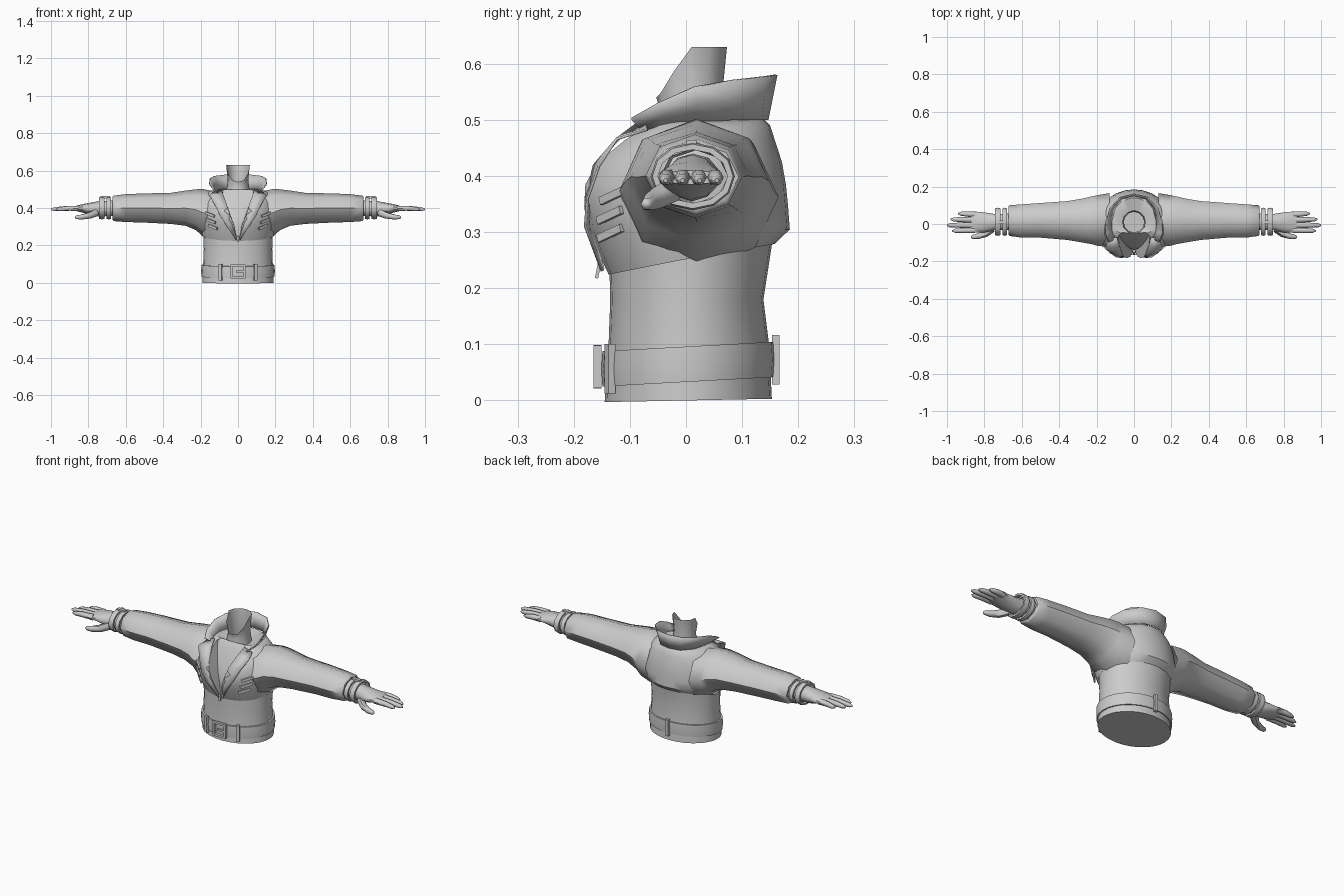
import bpy, bmesh
from math import sin, cos, pi, asin, radians
from mathutils import Vector

if "Cube" in bpy.data.objects:
    bpy.data.objects.remove(bpy.data.objects["Cube"])


def finish(name, bm, mirror=False, thick=0, angle=40):
    bmesh.ops.recalc_face_normals(bm, faces=bm.faces)
    me = bpy.data.meshes.new(name)
    bm.to_mesh(me)
    bm.free()
    ob = bpy.data.objects.new(name, me)
    bpy.context.collection.objects.link(ob)
    if mirror:
        ob.modifiers.new("mirror", "MIRROR").merge_threshold = 0.002
    if thick:
        ob.modifiers.new("solid", "SOLIDIFY").thickness = thick
    bpy.ops.object.select_all(action="DESELECT")
    bpy.context.view_layer.objects.active = ob
    ob.select_set(True)
    bpy.ops.object.shade_smooth_by_angle(angle=radians(angle))
    return ob


def loft(name, rings, closed=True, caps=(False, False), **kw):
    """Skin a list of equal-length point rings."""
    bm = bmesh.new()
    vs = [[bm.verts.new(p) for p in r] for r in rings]
    n = len(rings[0])
    for a, b in zip(vs, vs[1:]):
        for i in range(n if closed else n - 1):
            j = (i + 1) % n
            bm.faces.new((a[i], a[j], b[j], b[i]))
    if caps[0]:
        bm.faces.new(vs[0])
    if caps[1]:
        bm.faces.new(vs[-1])
    return finish(name, bm, **kw)


def section(x, y0, y1, z0, z1, n=8):
    """Oval ring across an arm."""
    return [(x, (y0 + y1) / 2 + (y1 - y0) / 2 * sin(2 * pi * i / n),
             (z0 + z1) / 2 + (z1 - z0) / 2 * cos(2 * pi * i / n)) for i in range(n)]


def oval(z, a, f, b, n=28, tilt=0):
    """Horizontal ring: half width a, front f, back b."""
    r = []
    for i in range(n):
        t = 2 * pi * i / n
        y = (f if cos(t) > 0 else b) * abs(cos(t))
        r.append((a * sin(t), y, z + tilt * y))
    return r


def tube(name, pts, radii, n=6):
    pts = [Vector(p) for p in pts]
    rings = []
    for i, (p, r) in enumerate(zip(pts, radii)):
        d = (pts[min(i + 1, len(pts) - 1)] - pts[max(i - 1, 0)]).normalized()
        u = d.cross(Vector((0, 0, 1))).normalized()
        v = u.cross(d)
        rings.append([p + r * (cos(2 * pi * k / n) * u + sin(2 * pi * k / n) * v) for k in range(n)])
    return loft(name, rings, caps=(True, True), mirror=True, angle=60)


def box(name, loc, size, rz=0, ry=0, rx=0, mirror=False):
    from mathutils import Matrix, Euler
    bm = bmesh.new()
    m = Matrix.LocRotScale(Vector(loc), Euler((rx, ry, rz)), Vector(size))
    bmesh.ops.create_cube(bm, size=1, matrix=m)
    return finish(name, bm, mirror=mirror)


# Waist with closed underside
loft("waist", [oval(0, .19, -.145, .153, tilt=.02), oval(.1, .186, -.138, .148),
               oval(.18, .183, -.135, .138), oval(.29, .187, -.138, .155)], caps=(True, False))

# Jacket chest with the open neck set back inside the front edges
def chest_ring(z, a, f, b, w, ys, hem=False):
    t0 = asin(w / a)
    r = [(0, ys, z), (w * .97, ys + .008, z)]
    for i in range(14):
        t = t0 + (pi - t0) * i / 13
        y = (f if cos(t) > 0 else b) * abs(cos(t))
        r.append((a * sin(t) if i < 13 else 0, y, z))
    if hem:
        r = [(x, y, z + (.17 if y > 0 else .2) * y) for x, y, z in r]
    return r

loft("jacket_chest", [
    chest_ring(.252, .19, -.138, .158, .004, -.138, True),
    chest_ring(.305, .205, -.176, .185, .02, -.14),
    chest_ring(.345, .21, -.184, .182, .035, -.13),
    chest_ring(.385, .205, -.185, .178, .05, -.115),
    chest_ring(.425, .195, -.166, .171, .065, -.097),
    chest_ring(.465, .18, -.12, .158, .08, -.075),
    chest_ring(.49, .15, -.08, .15, .085, -.06),
    chest_ring(.50, .115, -.062, .14, .07, -.052),
    chest_ring(.485, .06, -.048, .072, .03, -.046)], closed=False, mirror=True)

# Neck, cut lower at the front
def neck_ring(z0, z1, r):
    ring = []
    for i in range(12):
        t = 2 * pi * i / 12
        y = .01 + r * cos(t)
        k = min(1, max(0, (y + .05) / .055))
        ring.append((r * sin(t), y, z0 + (z1 - z0) * k))
    return ring

loft("neck", [neck_ring(.475, .475, .064), neck_ring(.51, .55, .055), neck_ring(.54, .63, .063)])

# Stand-up collar
base = [(0, .147, .50), (.06, .135, .50), (.105, .085, .50), (.12, .02, .495), (.115, -.04, .485), (.095, -.075, .475)]
rim = [(0, .163, .58), (.075, .145, .577), (.13, .085, .57), (.152, .015, .557), (.155, -.05, .527), (.135, -.097, .50)]
mid = [tuple((p + q) / 2 for p, q in zip(a, b)) for a, b in zip(base, rim)]
loft("collar", [base, mid, rim], closed=False, mirror=True, thick=.005)

# Folded lapels
inner = [(.004, -.15, .235), (.03, -.174, .31), (.045, -.18, .36), (.06, -.166, .42), (.08, -.115, .475), (.09, -.075, .505)]
outer = [(.012, -.152, .23), (.065, -.182, .31), (.097, -.178, .36), (.125, -.157, .42), (.152, -.125, .468), (.135, -.07, .485)]
loft("lapel", [inner, outer], closed=False, mirror=True, thick=.005)

# Sleeves, cuff turned inwards
loft("sleeve", [section(*s) for s in [
    (.13, -.12, .165, .235, .49), (.19, -.118, .155, .25, .502), (.225, -.108, .148, .282, .50),
    (.28, -.098, .135, .305, .493), (.36, -.085, .122, .315, .481), (.5, -.073, .112, .322, .478),
    (.6, -.073, .105, .325, .474), (.665, -.064, .1, .33, .466), (.672, -.058, .094, .337, .46),
    (.672, -.046, .082, .348, .45), (.64, -.04, .075, .352, .446)]], mirror=True, angle=50)

# Wrist bands with a small stud
for k, (x0, x1) in enumerate([(.68, .702), (.715, .742)]):
    loft("wrist_band_%d" % k, [section(x, -.05 - g, .074 + g, .352 - g, .447 + g, 12)
         for x, g in [(x0, 0), (x0, .01), ((x0 + x1) / 2, .013), (x1, .01), (x1, 0)]], mirror=True)
box("band_stud", (.71, .01, .458), (.05, .018, .012), mirror=True)

# Hands
loft("palm", [section(*s, 10) for s in [
    (.64, -.035, .06, .358, .44), (.74, -.033, .055, .355, .438), (.77, -.042, .06, .358, .432),
    (.81, -.05, .066, .37, .425), (.85, -.048, .067, .38, .416), (.872, -.042, .062, .385, .41)]],
    caps=(True, True), mirror=True, angle=60)
for nm, y, tip, x in [("index", -.033, .972, .85), ("middle", -.006, 1.0, .85), ("ring", .022, .98, .85), ("little", .05, .94, .84)]:
    tube(nm + "_finger", [(x, y, .398), ((x + tip) / 2, y * 1.06, .398), (tip - .015, y * 1.1, .394), (tip, y * 1.1, .392)],
         [.0155, .014, .011, .004])
tube("thumb", [(.76, -.025, .375), (.795, -.052, .36), (.835, -.066, .352), (.865, -.07, .35), (.872, -.07, .35)],
     [.022, .019, .015, .011, .004])

# Belt
loft("belt", [oval(z, .186 + g, -.14 - g, .147 + g, tilt=.055)
              for z, g in [(.033, 0), (.033, .009), (.064, .011), (.096, .009), (.096, 0)]])
for t in (28, -28, 180):
    a = radians(t)
    y = -.153 * cos(a) if cos(a) > 0 else .16
    box("belt_loop", (.2 * sin(a), y, .064 + .055 * y), (.018, .014, .088), rz=a * .75 if abs(t) < 90 else 0)

# Buckle frame and prong
for s in (-1, 1):
    box("buckle_side", (s * .034, -.158, .06), (.011, .014, .076))
    box("buckle_bar", (0, -.158, .06 + s * .033), (.07, .014, .011))
box("buckle_prong", (.012, -.16, .06), (.045, .01, .01))

# Chest tabs and zip pull
for z, x, y in [(.365, .15, -.131), (.33, .145, -.136), (.298, .135, -.135)]:
    box("chest_tab", (x, y, z), (.065, .008, .014), rz=.72, ry=-.3, mirror=True)
box("zip_pull", (0, -.156, .235), (.01, .006, .035), rx=-.2)
